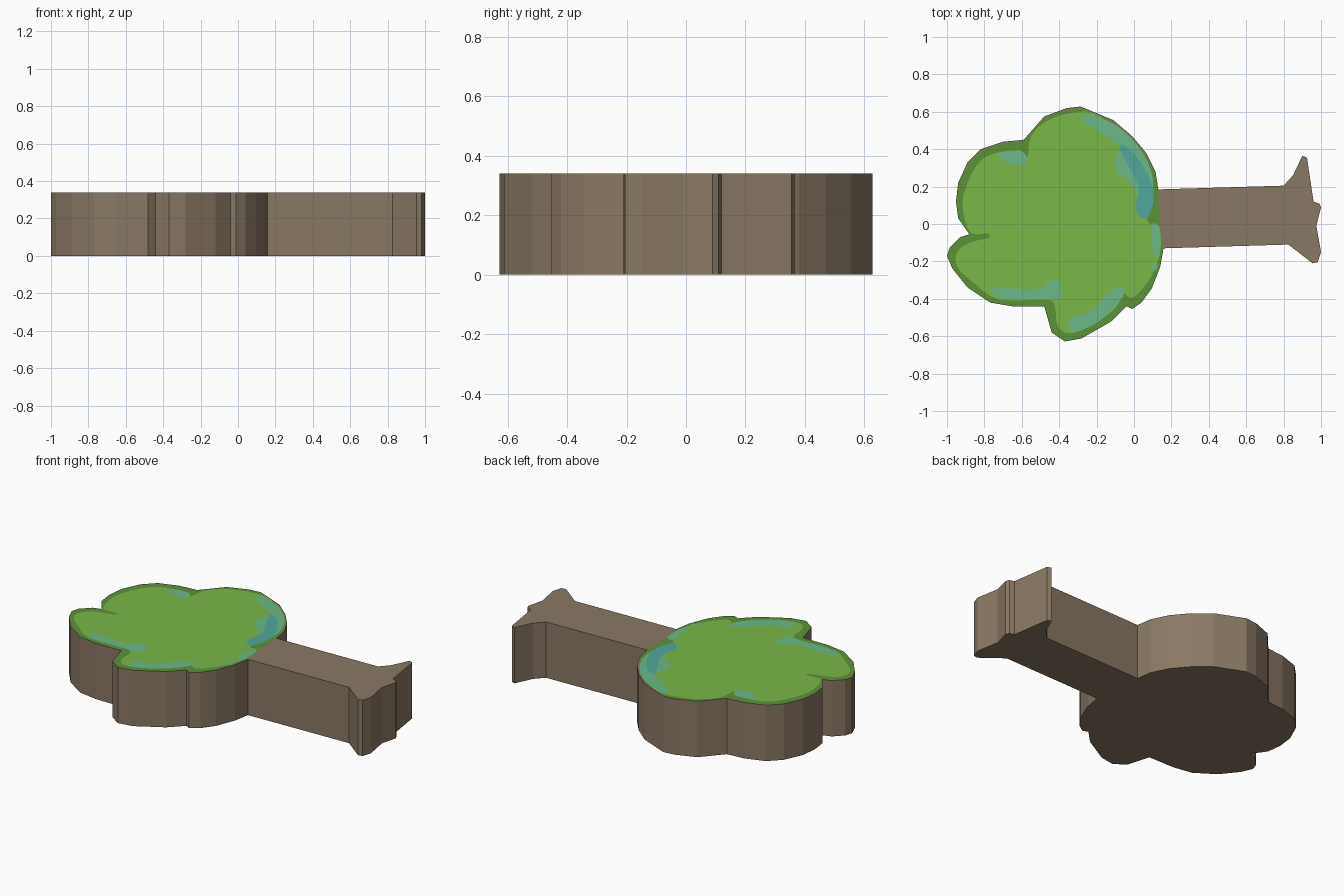
import bpy, bmesh
from mathutils import Vector
from mathutils.geometry import delaunay_2d_cdt

HEIGHT = 0.34


def material(name, rgb):
    m = bpy.data.materials.new(name)
    m.diffuse_color = (*rgb, 1)
    return m


mats = [material("bark brown", (0.255, 0.190, 0.128)),
        material("dark leaf green", (0.105, 0.285, 0.040)),
        material("leaf green", (0.193, 0.475, 0.066)),
        material("pale teal", (0.145, 0.480, 0.245)),
        material("deep teal", (0.082, 0.390, 0.325))]


def ccw(pts):
    area = sum(a[0] * b[1] - b[0] * a[1] for a, b in zip(pts, pts[1:] + pts[:1]))
    return pts if area > 0 else pts[::-1]


def smooth(pts, steps=3):
    """Closed Catmull-Rom curve through the points."""
    p, n, out = [Vector(q) for q in pts], len(pts), []
    for i in range(n):
        a, b, c, d = p[i - 1], p[i], p[(i + 1) % n], p[(i + 2) % n]
        for k in range(steps):
            t = k / steps
            v = 0.5 * (2 * b + (c - a) * t + (2 * a - 5 * b + 4 * c - d) * t * t
                       + (3 * b - a - 3 * c + d) * t ** 3)
            out.append((v.x, v.y))
    return out


# Outline of trunk with flared roots, and of the lobed crown
trunk = [(0.13, 0.185), (0.80, 0.205), (0.85, 0.26), (0.90, 0.365), (0.925, 0.355),
         (0.96, 0.12), (0.99, 0.11), (1.0, 0.09), (0.975, -0.01), (1.0, -0.15),
         (0.982, -0.205), (0.955, -0.21), (0.825, -0.11), (0.158, -0.13)]
crown = [(0.14, -0.23), (0.095, -0.345), (0.04, -0.42), (-0.01, -0.455), (-0.04, -0.44),
         (-0.12, -0.52), (-0.28, -0.612), (-0.37, -0.628), (-0.44, -0.58), (-0.48, -0.44),
         (-0.65, -0.44), (-0.77, -0.42), (-0.89, -0.34), (-0.97, -0.24), (-1.0, -0.17),
         (-0.985, -0.125), (-0.93, -0.07), (-0.88, -0.055), (-0.94, 0.03), (-0.952, 0.12),
         (-0.94, 0.22), (-0.89, 0.33), (-0.82, 0.40), (-0.70, 0.44), (-0.59, 0.45),
         (-0.48, 0.575), (-0.36, 0.62), (-0.285, 0.628), (-0.11, 0.555), (-0.01, 0.47),
         (0.065, 0.38), (0.115, 0.28)]

# Painted regions of the top, lowest layer first
rim = [(x - 0.003, y - 0.007) for x, y in
       [(0.158, -0.123)] + crown + [(0.133, 0.19), (0.14, 0.02)]]
leaves = [(-0.57, 0.355), (-0.55, 0.47), (-0.45, 0.56), (-0.29, 0.60), (-0.18, 0.575),
          (-0.02, 0.44), (0.06, 0.33), (0.10, 0.21), (0.10, 0.10), (0.07, 0.03),
          (0.09, 0.0), (0.135, -0.01), (0.143, -0.13), (0.12, -0.22), (0.08, -0.30),
          (0.01, -0.385), (-0.03, -0.39), (-0.06, -0.37), (-0.10, -0.45), (-0.24, -0.55),
          (-0.35, -0.585), (-0.41, -0.54), (-0.425, -0.43), (-0.48, -0.405), (-0.72, -0.405),
          (-0.85, -0.32), (-0.945, -0.23), (-0.945, -0.15), (-0.88, -0.10), (-0.78, -0.075),
          (-0.78, -0.05), (-0.87, -0.05), (-0.91, 0.05), (-0.91, 0.16), (-0.85, 0.30),
          (-0.77, 0.37), (-0.61, 0.395)]
pale = [
    [(-0.28, 0.56), (-0.24, 0.585), (-0.10, 0.53), (0.02, 0.42), (0.09, 0.29), (0.10, 0.18),
     (0.06, 0.10), (0.03, 0.10), (0.0, 0.20), (-0.09, 0.28), (-0.10, 0.34), (-0.08, 0.42),
     (-0.18, 0.49)],
    [(-0.73, 0.37), (-0.68, 0.39), (-0.60, 0.385), (-0.57, 0.345), (-0.60, 0.31), (-0.68, 0.33)],
    [(-0.76, -0.34), (-0.65, -0.345), (-0.51, -0.35), (-0.46, -0.31), (-0.40, -0.30),
     (-0.39, -0.40), (-0.50, -0.40), (-0.66, -0.405), (-0.74, -0.385)],
    [(-0.34, -0.50), (-0.24, -0.47), (-0.11, -0.35), (-0.05, -0.345), (-0.08, -0.42),
     (-0.20, -0.53), (-0.33, -0.575)],
    [(0.10, 0.0), (0.135, -0.02), (0.14, -0.12), (0.12, -0.185), (0.095, -0.10)],
    [(0.08, -0.225), (0.12, -0.21), (0.12, -0.245)]]
deep = [(-0.08, 0.42), (-0.01, 0.39), (0.06, 0.29), (0.10, 0.19), (0.10, 0.10), (0.07, 0.035),
        (0.03, 0.04), (0.01, 0.10), (0.025, 0.20), (-0.03, 0.31)]

layers = [(trunk + crown, 0), (rim, 1), (smooth(leaves), 2)]
layers += [(smooth(p), 3) for p in pale] + [(smooth(deep), 4)]

# Cut the flat top along all region borders
verts, faces = [], []
for pts, _ in layers:
    faces.append(list(range(len(verts), len(verts) + len(pts))))
    verts += [Vector(p) for p in ccw(pts)]
co, _, tris, _, _, origin = delaunay_2d_cdt(verts, [], faces, 1, 1e-4)

bm = bmesh.new()
top = [bm.verts.new((v.x, v.y, HEIGHT)) for v in co]
for tri, src in zip(tris, origin):
    if 0 in src:
        bm.faces.new([top[i] for i in tri]).material_index = layers[max(src)][1]
bmesh.ops.delete(bm, geom=[v for v in bm.verts if not v.link_faces], context='VERTS')

# Extrude down to make the thick brown body
ext = bmesh.ops.extrude_face_region(bm, geom=bm.faces[:], use_keep_orig=True)
for g in ext["geom"]:
    if isinstance(g, bmesh.types.BMVert):
        g.co.z = 0
bm.normal_update()
for f in bm.faces:
    if f.calc_center_median().z < HEIGHT - 0.001:
        f.material_index = 0
bmesh.ops.recalc_face_normals(bm, faces=bm.faces[:])

mesh = bpy.data.meshes.new("flat_tree")
bm.to_mesh(mesh)
bm.free()
for m in mats:
    mesh.materials.append(m)
bpy.context.collection.objects.link(bpy.data.objects.new("flat_tree", mesh))
